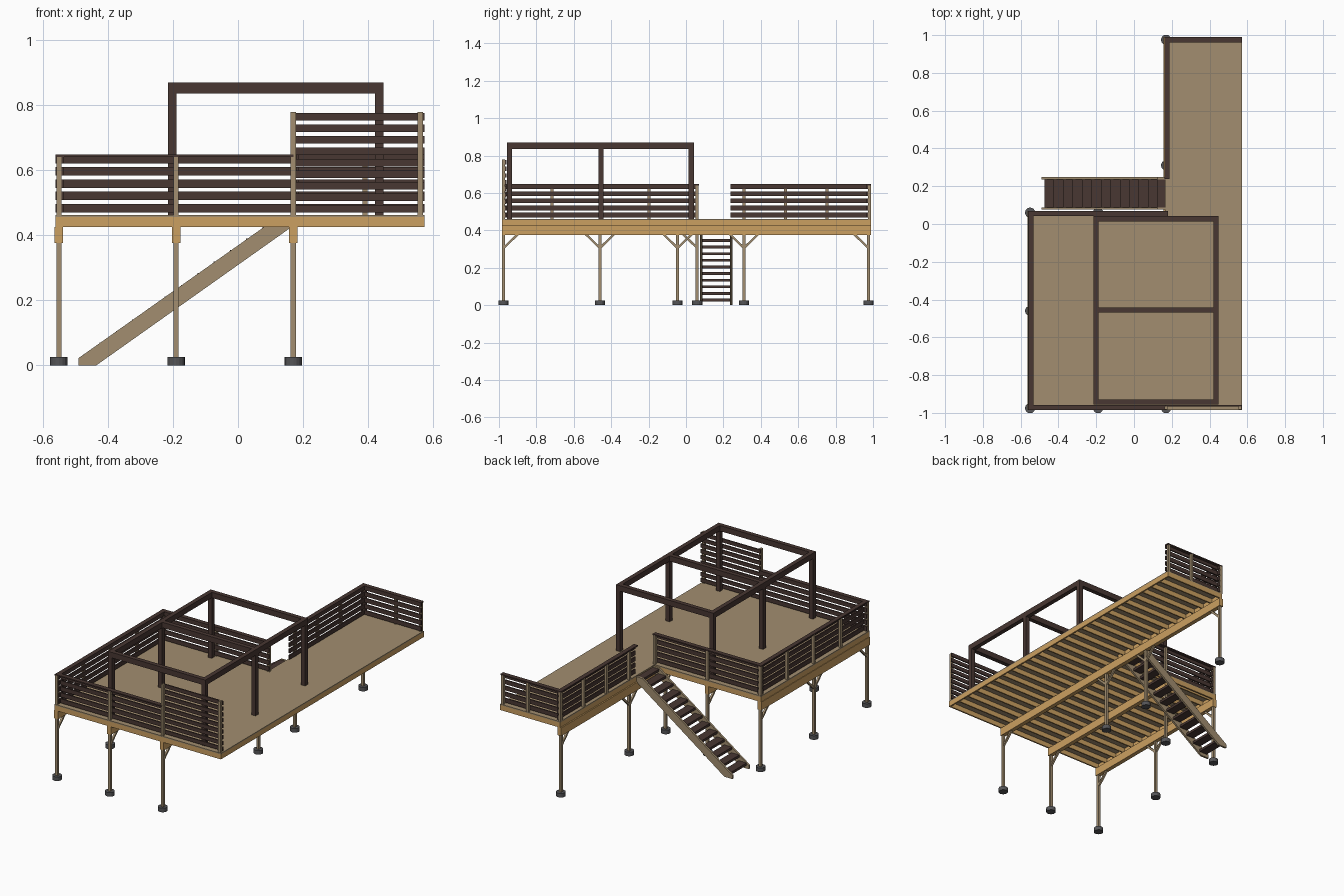
import bpy, bmesh, math
from mathutils import Matrix, Vector

if "Cube" in bpy.data.objects:
    bpy.data.objects.remove(bpy.data.objects["Cube"])


def material(name, rgb):
    m = bpy.data.materials.new(name)
    m.diffuse_color = (*rgb, 1)
    m.use_nodes = True
    m.node_tree.nodes["Principled BSDF"].inputs["Base Color"].default_value = m.diffuse_color
    return m


WOOD = material("weathered_wood", (0.36, 0.27, 0.16))
FRAME = material("golden_lumber", (0.60, 0.35, 0.12))
DARK = material("dark_brown", (0.065, 0.038, 0.032))
STONE = material("grey_concrete", (0.09, 0.09, 0.095))


def finish(name, bm, mat):
    bmesh.ops.recalc_face_normals(bm, faces=bm.faces[:])
    me = bpy.data.meshes.new(name)
    bm.to_mesh(me)
    bm.free()
    me.materials.append(mat)
    bpy.context.collection.objects.link(bpy.data.objects.new(name, me))


def boxes(name, spans, mat):
    """One object from boxes given as (x0, x1, y0, y1, z0, z1)."""
    bm = bmesh.new()
    for x0, x1, y0, y1, z0, z1 in spans:
        m = Matrix.Translation(((x0 + x1) / 2, (y0 + y1) / 2, (z0 + z1) / 2))
        bmesh.ops.create_cube(bm, size=1, matrix=m @ Matrix.Diagonal((x1 - x0, y1 - y0, z1 - z0, 1)))
    finish(name, bm, mat)


def prism(bm, pts, offset):
    """Extrude a flat outline along an offset."""
    f = bm.faces.new([bm.verts.new(p) for p in pts])
    r = bmesh.ops.extrude_face_region(bm, geom=[f])
    bmesh.ops.translate(bm, vec=offset, verts=[v for v in r["geom"] if isinstance(v, bmesh.types.BMVert)])


L, M, S, R = -0.55, -0.19, 0.17, 0.56      # post lines in x
F, N, B = -0.975, 0.06, 0.98               # front, notch and back rail lines in y
BEAM, JOIST, UNDER, TOP, RAIL = 0.375, 0.425, 0.455, 0.462, 0.64
H = 0.008                                  # half a post

# Deck boards: wide part and long strip
boxes("deck_surface", [(-0.56, 0.165, -0.985, 0.07, UNDER, TOP),
                       (0.165, 0.573, -0.985, 0.99, UNDER, TOP)], WOOD)

# Joists under the boards
joists = []
n = 25
for i in range(1, n):
    y = -0.98 + i * 1.965 / n
    joists.append((L if y < 0.06 else S, 0.565, y - 0.004, y + 0.004, JOIST, UNDER))
boxes("floor_joists", joists, FRAME)

# Rim boards around the outline
t = 0.009
boxes("rim_boards", [(-0.56, 0.573, -0.985, -0.985 + t, JOIST, UNDER),
                     (-0.56, -0.56 + t, -0.985, 0.07, JOIST, UNDER),
                     (-0.56, 0.165, 0.07 - t, 0.07, JOIST, UNDER),
                     (0.165, 0.165 + t, 0.07 - t, 0.99, JOIST, UNDER),
                     (0.165, 0.573, 0.99 - t, 0.99, JOIST, UNDER),
                     (0.573 - t, 0.573, -0.985, 0.99, JOIST, UNDER)], FRAME)

# Carrying beams
boxes("support_beams", [(x - 0.013, x + 0.013, -0.985, y, BEAM, JOIST)
                        for x, y in ((L, 0.07), (M, 0.07), (S, 0.99))], FRAME)

# Ground posts, footings and knee braces (brace directions in y)
ground = [(L, F, (1,)), (L, -0.46, (1, -1)), (L, N, (-1,)),
          (M, F, (1,)), (M, N, (-1,)),
          (S, F, (1,)), (S, -0.045, (1, -1)), (S, 0.31, (1, -1)), (S, B - 0.005, (-1,))]
boxes("ground_posts", [(x - H, x + H, y - H, y + H, 0.02, JOIST) for x, y, d in ground], WOOD)
feet, braces = bmesh.new(), bmesh.new()
for x, y, dirs in ground:
    bmesh.ops.create_cone(feet, cap_ends=True, segments=16, radius1=0.027, radius2=0.027, depth=0.025,
                          matrix=Matrix.Translation((x, y, 0.0125)))
    for d in dirs:
        outline = ((0, 0.305), (0, 0.322), (0.055, BEAM), (0.072, BEAM))
        pts = [(x - 0.006, y + d * (H + a), z) for a, z in (outline[0], outline[3], outline[2], outline[1])]
        prism(braces, pts, (0.012, 0, 0))
finish("footings", feet, STONE)
finish("knee_braces", braces, WOOD)


def railing(name, axis, line, a, b, inward, posts, count=5, step=0.0375, top=RAIL, cap=True):
    """Posts on a line with planks on the inner side; axis 0 runs in x, 1 in y."""
    def span(u0, u1, v0, v1, z0, z1):
        v0, v1 = sorted((v0, v1))
        return (u0, u1, v0, v1, z0, z1) if axis == 0 else (v0, v1, u0, u1, z0, z1)
    boxes(name + "_posts", [span(p - H, p + H, line - H, line + H, TOP - 0.002, top) for p in posts], WOOD)
    planks = [span(a, b, line + inward * H, line + inward * (H + 0.008),
                   0.47 + i * step, 0.496 + i * step if cap else 0.493 + i * step) for i in range(count)]
    if cap:
        planks.append(span(a, b, line - inward * 0.009, line + inward * 0.018, RAIL, RAIL + 0.007))
    boxes(name + "_planks", planks, DARK)


railing("front_railing", 0, F, -0.56, S, 1, (L, M))
railing("left_railing", 1, L, -0.98, 0.068, 1, [F + i * (N - F) / 4 for i in range(1, 4)])
railing("notch_railing", 0, N, -0.56, 0.18, -1, (L, M, S))
railing("strip_side_railing", 1, S, 0.238, 0.988, 1, (0.31, 0.532, 0.753))
railing("back_railing", 0, B, 0.162, 0.573, -1, (S, 0.39, R))
railing("privacy_screen", 0, F, 0.165, 0.573, 1, (S, R), 9, 0.0353, 0.778, False)

# Open pergola frame
px, py = (-0.202, 0.434), (-0.943, -0.455, 0.028)
w = 0.0135
boxes("pergola_posts", [(x - w, x + w, y - w, y + w, TOP - 0.002, 0.836) for x in px for y in py], DARK)
boxes("pergola_beams", [(x - w, x + w, py[0] - w, py[2] + w, 0.835, 0.869) for x in px]
      + [(px[0] + w, px[1] - w, y - w, y + w, 0.835, 0.869) for y in py], DARK)

# Staircase: two sloping side boards and open treads
stringers = bmesh.new()
for y in (0.076, 0.236):
    prism(stringers, [(-0.49, y, 0), (-0.435, y, 0), (0.165, y, 0.425), (0.165, y, 0.456),
                      (0.124, y, 0.456), (-0.49, y, 0.022)], (0, 0.012, 0))
finish("stair_stringers", stringers, WOOD)
boxes("stair_treads", [(-0.475 + i * 0.05, -0.422 + i * 0.05, 0.088, 0.236,
                        0.02 + i * 0.0354, 0.035 + i * 0.0354) for i in range(12)]
      + [(0.122, 0.165, 0.088, 0.236, 0.438, 0.453)], DARK)
